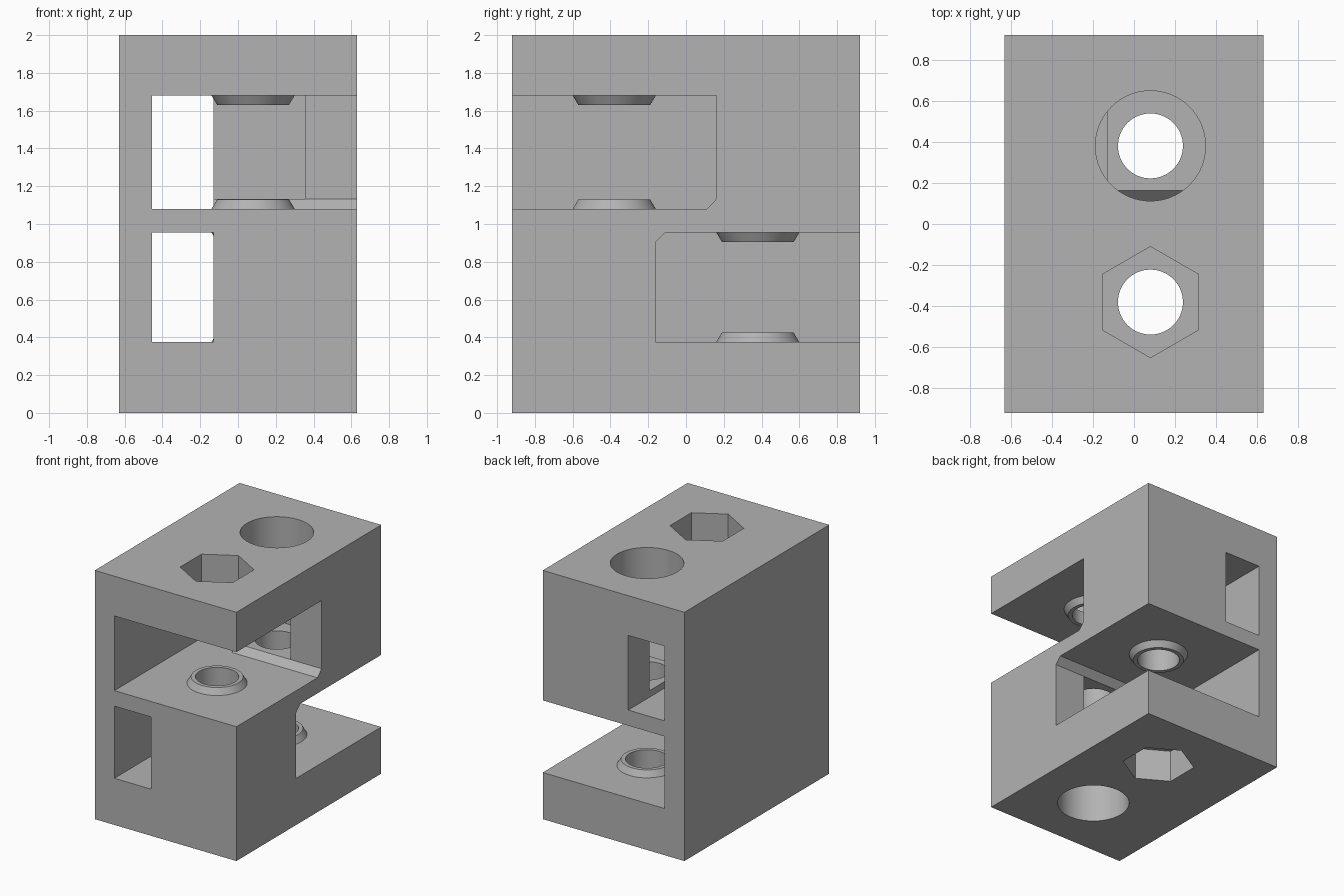
import bpy, math

cube = bpy.data.objects.get("Cube")
if cube:
    bpy.data.objects.remove(cube, do_unlink=True)

grey = bpy.data.materials.new("plain grey")
grey.use_nodes = True
grey.diffuse_color = (0.45, 0.45, 0.45, 1)
grey.node_tree.nodes["Principled BSDF"].inputs["Base Color"].default_value = grey.diffuse_color

HOLE_X, HOLE_Y = 0.08, 0.38


def box(name, x, y, z):
    """Box from (min, max) pairs."""
    bpy.ops.mesh.primitive_cube_add(size=1)
    o = bpy.context.object
    o.name = name
    for v in o.data.vertices:
        v.co = [r[0] if c < 0 else r[1] for c, r in zip(v.co, (x, y, z))]
    return o


def round_part(name, y, z0, z1, r0, r1=None, sides=64, turn=0):
    """Upright cylinder, cone or prism on one of the two bolt axes."""
    bpy.ops.mesh.primitive_cone_add(
        vertices=sides, radius1=r0, radius2=r0 if r1 is None else r1,
        depth=z1 - z0, location=(HOLE_X, y, (z0 + z1) / 2), rotation=(0, 0, turn))
    o = bpy.context.object
    o.name = name
    return o


def profile_block(name, points, x0, x1):
    """Extrude a y-z outline along x."""
    n = len(points)
    verts = [(x, y, z) for x in (x0, x1) for y, z in points]
    faces = [list(range(n))[::-1], list(range(n, 2 * n))]
    faces += [[i, (i + 1) % n, n + (i + 1) % n, n + i] for i in range(n)]
    mesh = bpy.data.meshes.new(name)
    mesh.from_pydata(verts, [], faces)
    o = bpy.data.objects.new(name, mesh)
    bpy.context.collection.objects.link(o)
    bpy.context.view_layer.objects.active = o
    bpy.ops.object.select_all(action="DESELECT")
    o.select_set(True)
    bpy.ops.object.mode_set(mode="EDIT")
    bpy.ops.mesh.select_all(action="SELECT")
    bpy.ops.mesh.normals_make_consistent(inside=False)
    bpy.ops.object.mode_set(mode="OBJECT")
    return o


def combine(tool, operation="DIFFERENCE"):
    """Apply a tool to the block and discard the tool."""
    tool.hide_render = True
    bpy.context.view_layer.objects.active = block
    mod = block.modifiers.new("cut", "BOOLEAN")
    mod.operation, mod.solver, mod.object = operation, "EXACT", tool
    bpy.ops.object.modifier_apply(modifier=mod.name)
    bpy.data.objects.remove(tool, do_unlink=True)


block = box("clamp_block", (-0.63, 0.63), (-0.92, 0.92), (0, 2))

# s = +1: upper pocket open to the front; s = -1: lower pocket open to the back.
# bridge = pocket face on the middle web, slab = pocket face on the end slab
levels = ((1, 1.08, 1.68, 2.0), (-1, 0.955, 0.375, 0.0))

for s, bridge, slab, end in levels:
    # pocket with a chamfer against the middle web
    combine(profile_block("pocket", [
        (-s, bridge), (0.11 * s, bridge), (0.162 * s, bridge + 0.053 * s),
        (0.162 * s, slab), (-s, slab)], -0.455, 0.8))
    zs = sorted((bridge, slab))
    # window running through the full depth
    combine(box("window", (-0.455, -0.13), (-1, 1), zs))
    # bolt-head cavity behind the pocket
    combine(box("cavity", (-0.2, 0.355), sorted((0.1 * s, 0.652 * s)),
                sorted((bridge + 0.053 * s, slab))))

for s, bridge, slab, end in levels:
    # tapered bosses, sunk slightly into the web and the slab
    for z, d in ((bridge, s), (slab, -s)):
        low, high = sorted((z - 0.02 * d, z + 0.05 * d))
        wide, narrow = 0.232, 0.19
        radii = (wide, narrow) if d > 0 else (narrow, wide)
        combine(round_part("boss", -HOLE_Y * s, low, high, *radii), "UNION")

for s, bridge, slab, end in levels:
    # bolt hole, nut recess and bolt-head bore
    combine(round_part("bolt_hole", HOLE_Y * s, -0.1, 2.1, 0.158))
for s, bridge, slab, end in levels:
    low, high = sorted((end - 0.26 * s, end + 0.1 * s))
    combine(round_part("nut_recess", -HOLE_Y * s, low, high, 0.27, sides=6))
    low, high = sorted((slab - 0.1 * s, end + 0.1 * s))
    combine(round_part("head_bore", HOLE_Y * s, low, high, 0.268))

block.data.materials.clear()
block.data.materials.append(grey)
for p in block.data.polygons:
    p.material_index = 0
bpy.ops.object.select_all(action="DESELECT")
block.select_set(True)
bpy.context.view_layer.objects.active = block
bpy.ops.object.shade_smooth_by_angle(angle=math.radians(25))
